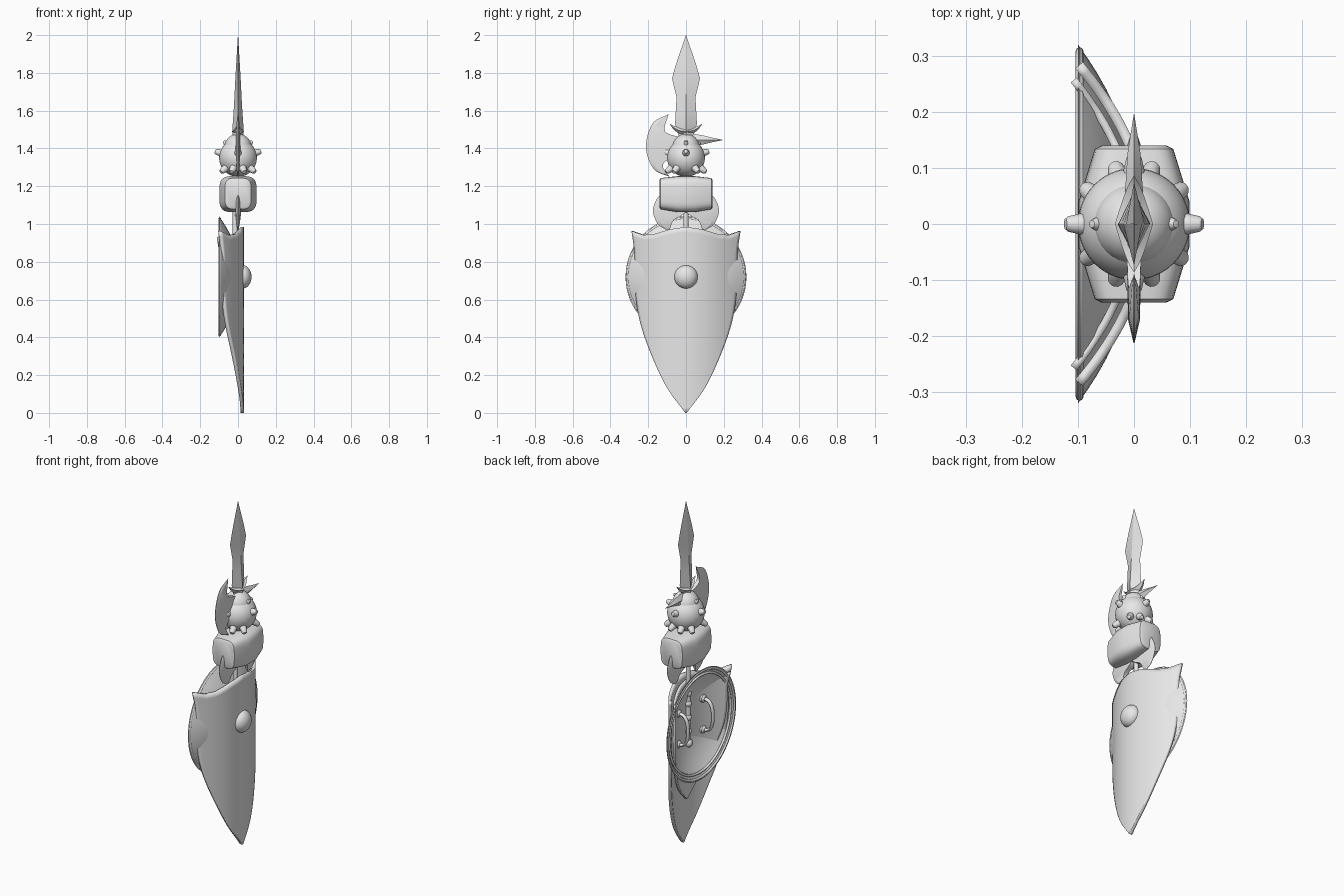
import bpy, bmesh, math
from math import sin, cos, pi, radians
from mathutils import Vector

cube = bpy.data.objects.get("Cube")
if cube:
    bpy.data.objects.remove(cube, do_unlink=True)

steel = bpy.data.materials.new("plain_grey")
steel.use_nodes = True
GREY = (0.8, 0.8, 0.8, 1)
steel.diffuse_color = GREY
steel.node_tree.nodes["Principled BSDF"].inputs["Base Color"].default_value = GREY


def finish(name, bm, angle=35):
    bmesh.ops.recalc_face_normals(bm, faces=bm.faces)
    mesh = bpy.data.meshes.new(name)
    bm.to_mesh(mesh)
    bm.free()
    mesh.materials.append(steel)
    obj = bpy.data.objects.new(name, mesh)
    bpy.context.collection.objects.link(obj)
    bpy.ops.object.select_all(action='DESELECT')
    obj.select_set(True)
    bpy.context.view_layer.objects.active = obj
    bpy.ops.object.shade_smooth_by_angle(angle=radians(angle))
    return obj


def loft(name, rings, angle=35, closed=False):
    """Skin equal rings of points; cap both ends, or join the last ring to the first."""
    bm = bmesh.new()
    rows = [[bm.verts.new(p) for p in ring] for ring in rings]
    n = len(rows[0])
    for a, b in zip(rows, rows[1:] + rows[:1] if closed else rows[1:]):
        for i in range(n):
            j = (i + 1) % n
            bm.faces.new((a[i], a[j], b[j], b[i]))
    if not closed:
        bm.faces.new(rows[0])
        bm.faces.new(rows[-1])
    return finish(name, bm, angle)


def lathe(name, profile, origin, axis, sides=32, angle=35, closed=False):
    """Revolve (radius, distance) pairs round an axis through origin."""
    axis = Vector(axis).normalized()
    turn = Vector((0, 0, 1)).rotation_difference(axis)
    rings = []
    for r, h in profile:
        r = max(r, 0.0005)
        rings.append([Vector(origin) + turn @ Vector((r * cos(2*pi*i/sides), r * sin(2*pi*i/sides), h))
                      for i in range(sides)])
    return loft(name, rings, angle, closed)


def ball_profile(r, steps=16, start=-90):
    return [(r * cos(radians(start + (90 - start) * i / steps)),
             r * sin(radians(start + (90 - start) * i / steps))) for i in range(steps + 1)]


def lerp(table, t):
    for (a, p), (b, q) in zip(table, table[1:]):
        if t <= b:
            return p + (q - p) * (t - a) / (b - a)
    return table[-1][1]


def smooth_path(points, steps=6):
    """Catmull-Rom sampling of a short point list."""
    pts = [Vector(p) for p in points]
    pts = [pts[0] * 2 - pts[1]] + pts + [pts[-1] * 2 - pts[-2]]
    out = []
    for i in range(1, len(pts) - 2):
        a, b, c, d = pts[i-1:i+3]
        for k in range(steps):
            t = k / steps
            out.append(0.5 * (2*b + (c - a)*t + (2*a - 5*b + 4*c - d)*t*t + (3*b - a - 3*c + d)*t**3))
    return out + [pts[-2]]


# Long curved shield, narrowing to a point, with a smaller layer behind it
WIDTH = [(p.x, p.y) for p in smooth_path(
    [(0, 0.003), (0.15, 0.105), (0.36, 0.195), (0.53, 0.245), (0.7, 0.265), (0.88, 0.268), (1, 0.283)])]
TOP = [(0, 0.985), (0.3, 0.972), (0.6, 0.945), (0.8, 0.942), (1, 0.962)]


def shield_sheet(name, base, drop, thick, back, shrink):
    bm = bmesh.new()
    cols, rows, grid = 40, 36, []
    for r in range(rows + 1):
        v = r / rows
        line = []
        for c in range(cols + 1):
            u = 2 * c / cols - 1
            y = u * lerp(WIDTH, v) * shrink
            slope = Vector((1, 3 * y, 0)).normalized()
            point = Vector((0.022 - 1.5 * y * y, y, base + v * (lerp(TOP, abs(u)) - drop - base)))
            line.append(bm.verts.new(point - slope * back))
        grid.append(line)
    for a, b in zip(grid, grid[1:]):
        for i in range(cols):
            bm.faces.new((a[i], a[i+1], b[i+1], b[i]))
    obj = finish(name, bm)
    mod = obj.modifiers.new("thickness", 'SOLIDIFY')
    mod.thickness, mod.offset = thick, 0


shield_sheet("long_shield", 0, 0, 0.018, 0, 1)
shield_sheet("long_shield_back_layer", 0.26, 0.03, 0.014, 0.024, 0.96)
lathe("shield_boss", [(r, h * 0.75) for r, h in ball_profile(0.062, 8, 0)], (0.025, 0, 0.72), (1, 0, 0))

# Round dished shield with its rim and two arm grips
outer = [(0.32 * i / 12, -0.1 + 0.108 * (1 - (i / 12) ** 2.2)) for i in range(13)]
inner = [(r * 0.96, x - 0.012 * (1 - r / 0.32)) for r, x in reversed(outer)]
lathe("round_shield", outer + inner, (0, 0, 0.72), (1, 0, 0), 64)
for number, radius in enumerate((0.308, 0.282)):
    ring = [(radius + 0.007 * cos(a * pi / 4), -0.097 + 0.007 * number + 0.007 * sin(a * pi / 4))
            for a in range(8)]
    lathe("round_shield_rim_" + str(number + 1), ring, (0, 0, 0.72), (1, 0, 0), 64, 50, True)
for y in (-0.115, 0.115):
    arch = smooth_path([(-0.01, y, 0.81), (-0.065, y, 0.805), (-0.09, y, 0.76), (-0.09, y, 0.68),
                        (-0.065, y, 0.635), (-0.01, y, 0.63)])
    rings = []
    for i, p in enumerate(arch):
        d = (arch[min(i + 1, len(arch) - 1)] - arch[max(i - 1, 0)]).normalized()
        n = d.cross(Vector((0, 1, 0)))
        rings.append([p + n * 0.009 * cos(k * pi / 4) + Vector((0, 0.012 * sin(k * pi / 4), 0))
                      for k in range(8)])
    loft("arm_grip", rings, 50)
    for z in (0.81, 0.63):
        lathe("grip_mount", [(0.022, 0), (0.022, 0.03), (0.012, 0.04)], (-0.005, y, z), (-1, 0, 0), 12)

# Shaft with pommel and grip rings
lathe("shaft", [(0.013, 0.6), (0.013, 1.3)], (-0.015, 0, 0), (0, 0, 1), 16)
lathe("pommel", ball_profile(0.024, 10), (-0.015, 0, 0.59), (0, 0, 1), 16)
for z in (0.66, 0.74, 0.82, 0.88):
    lathe("grip_ring", ball_profile(0.019, 8), (-0.015, 0, z), (0, 0, 1), 16)


# Crescent blades: flat body with a bevelled outer edge
def crescent(name, inside, outside, thick):
    rings = []
    a, b = smooth_path(inside), smooth_path(outside)
    for i, (p, q) in enumerate(zip(a, b)):
        t = thick * max(0.08, sin(pi * i / (len(a) - 1)) ** 0.6)
        m = p.lerp(q, 0.8)
        rings.append([(t, p.x, p.y), (t * 0.75, m.x, m.y), (0.001, q.x, q.y),
                      (-0.001, q.x, q.y), (-t * 0.75, m.x, m.y), (-t, p.x, p.y)])
    return loft(name, rings, 20)


for s in (1, -1):
    crescent("lower_axe_blade",
             [(s * y, z) for y, z in ((0.085, 0.975), (0.065, 1.02), (0.01, 1.055), (0.01, 1.1), (0.07, 1.14), (0.1, 1.17))],
             [(s * y, z) for y, z in ((0.095, 0.965), (0.145, 0.995), (0.172, 1.05), (0.172, 1.09), (0.15, 1.14), (0.11, 1.175))], 0.016)
crescent("upper_axe_blade",
         [(-0.095, 1.255), (-0.12, 1.32), (-0.02, 1.385), (-0.02, 1.45), (-0.11, 1.49), (-0.095, 1.575)],
         [(-0.085, 1.25), (-0.165, 1.285), (-0.207, 1.37), (-0.207, 1.455), (-0.17, 1.54), (-0.09, 1.582)], 0.014)

# Hammer head: rounded block swelling at the middle
rings = []
for y, hx, low, high in ((-0.14, 0.058, 1.09, 1.233), (-0.134, 0.07, 1.078, 1.243), (-0.04, 0.099, 1.062, 1.254),
                         (0.04, 0.099, 1.062, 1.254), (0.134, 0.07, 1.078, 1.243), (0.14, 0.058, 1.09, 1.233)):
    ring, mid, hz = [], (low + high) / 2, (high - low) / 2
    for k in range(32):
        c, s = cos(2*pi*k/32), sin(2*pi*k/32)
        ring.append((hx * math.copysign(abs(c) ** 0.5, c), y, mid + hz * math.copysign(abs(s) ** 0.5, s)))
    rings.append(ring)
loft("hammer_head", rings, 40)

# Studded mace ball with a cap
centre = Vector((0, 0, 1.35))
lathe("mace_ball", ball_profile(0.1, 20), centre, (0, 0, 1), 40)
lathe("mace_cap", [(0.075, 0)] + ball_profile(0.072, 10, 0), (0, 0, 1.405), (0, 0, 1), 32)


def add_stud(turn, lift, reach, size):
    a, e = radians(turn), radians(lift)
    stud = [(size, 0.08), (size * 0.85, 0.1), (size * 0.62, reach - 0.006), (size * 0.45, reach - 0.001), (0, reach)]
    lathe("mace_stud", stud, centre, (cos(a) * cos(e), sin(a) * cos(e), sin(e)), 12, 45)


for i in range(4):
    add_stud(90 * i, 16, 0.128, 0.022)
    add_stud(90 * i, 50, 0.118, 0.015)
    for offset in (36, -36) if i % 2 == 0 else (18, -18):
        add_stud(90 * i + offset, -34, 0.135, 0.023)


# Sword blade, winged guard and side spike, all of diamond section
def diamond_blade(name, table):
    loft(name, [[(hx, 0, z), (0, hy, z), (-hx, 0, z), (0, -hy, z)] for z, hx, hy in table], 20)


diamond_blade("sword_blade", [(1.44, 0.03, 0.03), (1.53, 0.028, 0.058), (1.6, 0.023, 0.054), (1.67, 0.019, 0.05),
                              (1.77, 0.014, 0.074), (1.84, 0.01, 0.055), (2.0, 0.0005, 0.0005)])
loft("side_spike", [[(hx, y, 1.445), (0, y, 1.445 + hz), (-hx, y, 1.445), (0, y, 1.445 - hz)]
                    for y, hx, hz in ((0.03, 0.017, 0.034), (0.09, 0.014, 0.024), (0.13, 0.011, 0.014),
                                      (0.195, 0.0005, 0.0005))], 20)
for s in (1, -1):
    path = smooth_path([(0, 0, 1.49), (0, s * 0.035, 1.495), (0, s * 0.065, 1.51), (0, s * 0.085, 1.53)], 3)
    rings = []
    for i, p in enumerate(path):
        t = 1 - 0.97 * i / (len(path) - 1)
        rings.append([p + Vector((0.034 * t * cos(k*pi/2), 0, 0.027 * t * sin(k*pi/2))) for k in range(4)])
    loft("sword_guard_wing", rings, 20)
